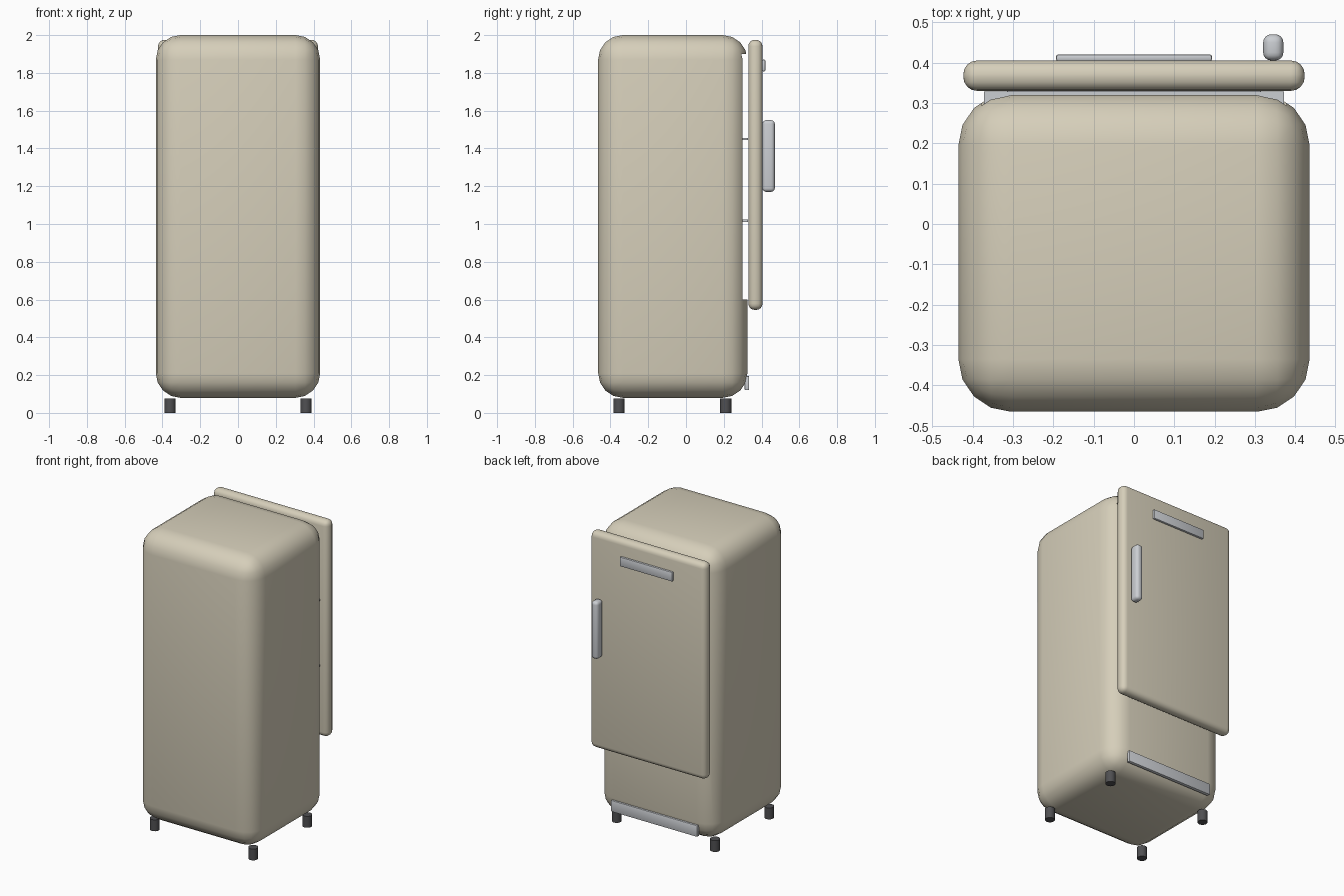
import bpy, bmesh, math
from mathutils import Vector

default = bpy.data.objects.get("Cube")
if default:
    bpy.data.objects.remove(default, do_unlink=True)


def material(name, rgb):
    m = bpy.data.materials.new(name)
    m.use_nodes = True
    m.diffuse_color = (*rgb, 1)
    m.node_tree.nodes["Principled BSDF"].inputs["Base Color"].default_value = (*rgb, 1)
    return m


CREAM = material("cream enamel", (0.67, 0.62, 0.49))
CHROME = material("brushed chrome", (0.60, 0.62, 0.65))
RUBBER = material("dark rubber", (0.08, 0.08, 0.085))


def finish(name, bm, mat):
    mesh = bpy.data.meshes.new(name)
    bm.to_mesh(mesh)
    bm.free()
    mesh.materials.append(mat)
    obj = bpy.data.objects.new(name, mesh)
    bpy.context.collection.objects.link(obj)
    return obj


def smooth(obj):
    bpy.ops.object.select_all(action="DESELECT")
    obj.select_set(True)
    bpy.context.view_layer.objects.active = obj
    bpy.ops.object.shade_smooth_by_angle(angle=math.radians(40))


def box(name, mat, low, high, radius=0.0, segments=4):
    """Box between two corners with rounded edges."""
    low, high = Vector(low), Vector(high)
    bm = bmesh.new()
    bmesh.ops.create_cube(bm, size=1)
    bmesh.ops.scale(bm, vec=high - low, verts=bm.verts)
    bmesh.ops.translate(bm, vec=(low + high) / 2, verts=bm.verts)
    if radius:
        bmesh.ops.bevel(bm, geom=bm.edges[:], offset=radius, segments=segments,
                        profile=0.5, affect="EDGES")
    obj = finish(name, bm, mat)
    smooth(obj)
    return obj


def foot(name, x, y):
    bm = bmesh.new()
    bmesh.ops.create_cone(bm, cap_ends=True, segments=16, radius1=0.03, radius2=0.03, depth=0.075)
    bmesh.ops.translate(bm, vec=(x, y, 0.0375), verts=bm.verts)
    smooth(finish(name, bm, RUBBER))


# Cabinet with an open compartment behind the door
cabinet = box("cabinet", CREAM, (-0.435, -0.465, 0.08), (0.435, 0.325, 2.0), 0.13)
cutter = box("compartment_cutter", CREAM, (-0.378, -0.39, 0.6), (0.378, 0.5, 1.9))
cutter.hide_render = True
cut = cabinet.modifiers.new("compartment", "BOOLEAN")
cut.operation = "DIFFERENCE"
cut.solver = "EXACT"
cut.object = cutter
smooth(cabinet)
bpy.ops.object.modifier_apply(modifier=cut.name)
bpy.data.objects.remove(cutter, do_unlink=True)
smooth(cabinet)

# Shelves
for label, z in (("lower", 1.017), ("upper", 1.45)):
    box(label + "_shelf", CHROME, (-0.372, -0.38, z - 0.006), (0.372, 0.328, z + 0.006))

# Door and its fittings
box("door", CREAM, (-0.423, 0.33, 0.545), (0.423, 0.405, 1.975), 0.034)
box("handle", CHROME, (0.32, 0.405, 1.17), (0.37, 0.47, 1.55), 0.02)
box("door_badge", CHROME, (-0.193, 0.403, 1.808), (0.193, 0.42, 1.87), 0.005, 2)
box("kick_plate", CHROME, (-0.315, 0.311, 0.12), (0.315, 0.334, 0.195), 0.004, 2)

# Feet
for side, x in (("right", -0.36), ("left", 0.36)):
    for end, y in (("front", -0.355), ("back", 0.21)):
        foot(f"{end}_{side}_foot", x, y)
